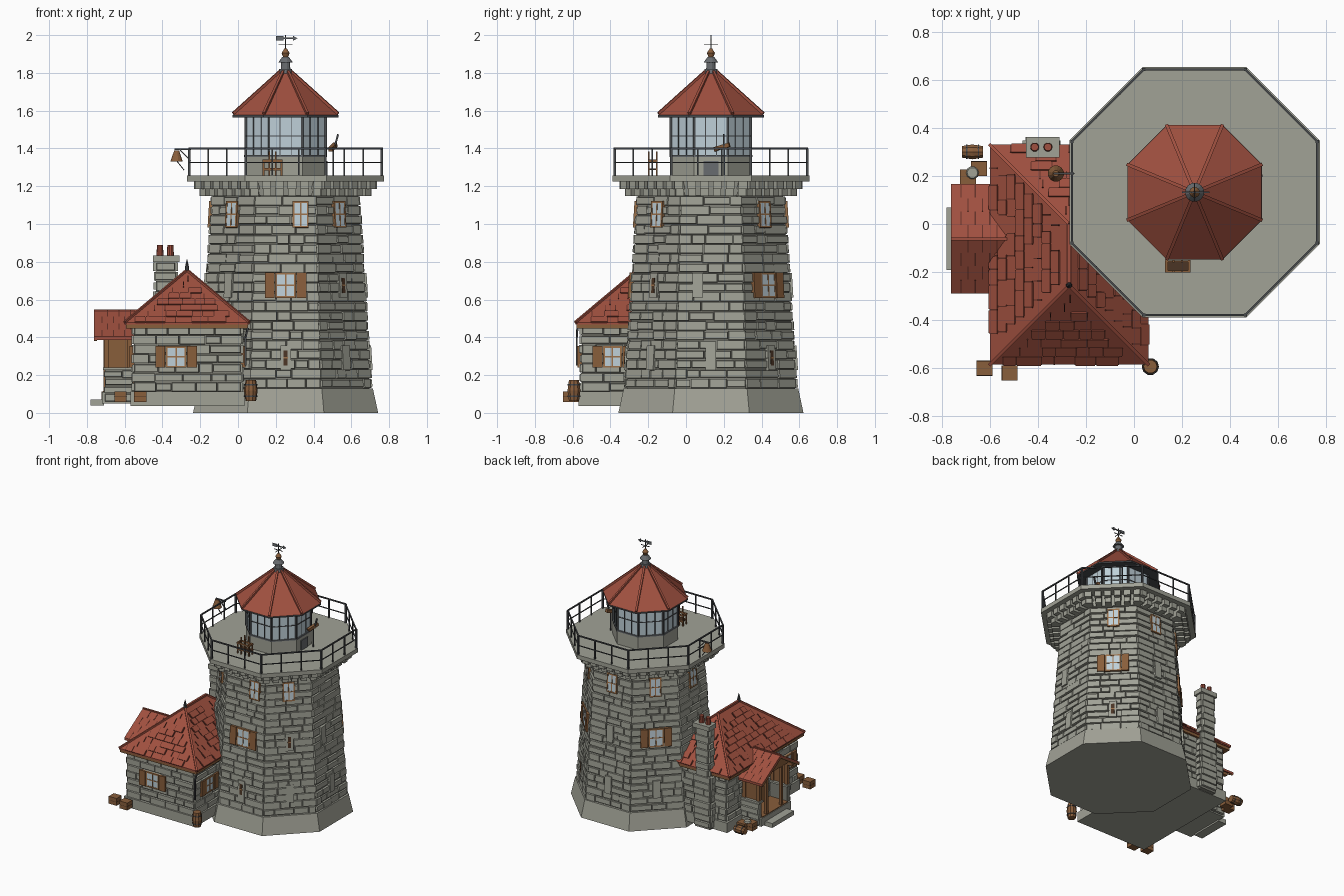
import bpy, bmesh, math, random
from mathutils import Matrix, Vector

if "Cube" in bpy.data.objects:
    bpy.data.objects.remove(bpy.data.objects["Cube"])
random.seed(4)
T, R = Matrix.Translation, math.radians
I = Matrix.Identity(4)
COL = {'stone': (.355, .36, .305), 'mortar': (.215, .215, .182), 'roof_red': (.35, .08, .05),
       'roof_dark': (.12, .03, .02), 'wood': (.25, .112, .044), 'dark_wood': (.07, .035, .018),
       'frame_tan': (.33, .165, .07), 'glass': (.52, .63, .69), 'iron': (.065, .069, .075),
       'vent_grey': (.14, .15, .16)}
MATS = {}
for n, c in COL.items():
    MATS[n] = bpy.data.materials.new(n)
    MATS[n].diffuse_color = (*c, 1)
PARTS = {}


def part(name, mat):
    return PARTS.setdefault((name, mat), bmesh.new())


def box(name, mat, c, s, M=I, taper=0):
    """Box; taper shrinks its outer (local -y) face."""
    bm = part(name, mat)
    for v in bmesh.ops.create_cube(bm, size=1)['verts']:
        p = Vector(v.co[i] * s[i] for i in range(3))
        if p.y < 0:
            p.x -= math.copysign(taper, p.x)
            p.z -= math.copysign(taper, p.z)
        v.co = M @ (p + Vector(c))


def bar(name, mat, p, q, w):
    p, q = Vector(p), Vector(q)
    M = T((p + q) / 2) @ (q - p).to_track_quat('Z', 'Y').to_matrix().to_4x4()
    box(name, mat, (0, 0, 0), (w, w, (q - p).length), M)


def cone(name, mat, xy, r1, r2, z0, z1, n=8, M=I):
    rot = Matrix.Rotation(math.pi / n, 4, 'Z')
    bmesh.ops.create_cone(part(name, mat), cap_ends=True, segments=n, radius1=r1, radius2=r2,
                          depth=z1 - z0, matrix=M @ T((xy[0], xy[1], (z0 + z1) / 2)) @ rot)


def hull(name, mat, pts):
    bm = part(name, mat)
    bmesh.ops.convex_hull(bm, input=[bm.verts.new(p) for p in pts])


def wall(c, ang, ap, tilt=0):
    """Frame of a wall: local x along it, z up, -y outward."""
    return T(c) @ Matrix.Rotation(R(ang), 4, 'Z') @ T((0, -ap, 0)) @ Matrix.Rotation(-tilt, 4, 'X')


def stones(name, M, w0, w1, h, rows):
    rh = h / rows
    for r in range(rows):
        w = w0 + (w1 - w0) * (r + .5) / rows
        e = .006 if r % 2 else 0
        x, end = -w / 2 - e, w / 2 + e
        while x < end - .01:
            l = random.uniform(.06, .16)
            if end - x - l < .05:
                l = end - x
            d = random.uniform(.008, .016)
            box(name, 'stone', (x + l / 2, -d / 2, (r + .5) * rh),
                (l - .003, d, rh - random.choice((.002, .003, .012))), M, .002)
            x += l


def window(name, M, x, z, w, h, shutters=0):
    box(name + '_glass', 'glass', (x, -.0155, z), (w, .009, h), M)
    for s in (-1, 1):
        box(name + '_frame', 'frame_tan', (x + s * w / 2, -.012, z), (.01, .02, h + .01), M)
        box(name + '_frame', 'frame_tan', (x, -.012, z + s * h / 2), (w + .01, .02, .01), M)
        if shutters:
            box(name + '_shutters', 'wood', (x + s * (w / 2 + .034), -.013, z), (.052, .024, h + .01), M)
    box(name + '_frame', 'frame_tan', (x, -.0135, z), (.007, .017, h), M)
    box(name + '_frame', 'frame_tan', (x, -.0135, z), (w, .017, .007), M)


def slit(M, x, z, opening):
    box('slit_surround', 'stone', (x, -.011, z), (.055, .022, .13), M)
    if opening:
        box('slit_opening', 'dark_wood', (x, -.02, z), (.022, .007, .08), M)
        box('slit_bar', 'frame_tan', (x, -.022, z), (.024, .007, .008), M)


# Tower: plinth, tapered octagonal body, stone courses, windows
C = (.252, .132)
K, T8 = 1 / math.cos(R(22.5)), math.tan(R(22.5))
tilt = math.atan(.065 / 1.03)


def ring(ap, z):
    return [Vector((C[0] + ap * K * math.sin(R(a + 22.5)), C[1] - ap * K * math.cos(R(a + 22.5)), z))
            for a in range(0, 360, 45)]


cone('tower_plinth', 'stone', C, .49 * K, .462 * K, 0, .13)
cone('tower_body', 'mortar', C, .445 * K, .38 * K, .13, 1.16)
for a in range(0, 360, 45):
    M = wall((*C, .13), a, .445, tilt)
    stones('tower_stones', M, 2 * .447 * T8, 2 * .384 * T8, 1.02, 20)
    if a != 90:
        window('upper_window', M, .08 if a == 0 else 0, .922, .075, .132)
    if a in (0, 135, 225):
        window('middle_window', M, 0, .545, .1, .125, 1)
    else:
        slit(M, -.07 if a == 90 else 0, .545, a == 45)
    if a < 230:
        slit(M, 0, .16, a in (0, 135))
    # Gallery corbels
    G = wall((*C, 0), a, .38)
    for i in range(6):
        x = (i - 2.5) * .068
        box('gallery_corbels', 'stone', (x, -.05, 1.205), (.046, .11, .042), G)
        box('gallery_corbels', 'stone', (x * .97, -.035, 1.167), (.042, .08, .036), G)
cone('gallery_cornice', 'stone', C, .4 * K, .42 * K, 1.15, 1.226)
cone('gallery_deck', 'stone', C, .521 * K, .521 * K, 1.225, 1.257)

# Railing
lo, mid, hi = ring(.51, 1.255), ring(.51, 1.325), ring(.51, 1.4)
for i in range(8):
    j = (i + 1) % 8
    bar('gallery_railing', 'iron', hi[i], hi[j], .009)
    bar('gallery_railing', 'iron', mid[i], mid[j], .006)
    for t in (0, 1 / 3, 2 / 3):
        bar('gallery_railing', 'iron', lo[i].lerp(lo[j], t), hi[i].lerp(hi[j], t), .008 if t else .013)

# Lantern room with glazing bars and roof
cone('lantern_wall', 'stone', C, .216 * K, .216 * K, 1.255, 1.355)
cone('lantern_sill', 'vent_grey', C, .22 * K, .22 * K, 1.355, 1.365)
cone('lantern_glass', 'glass', C, .211 * K, .211 * K, 1.365, 1.565)
g0, g1, g2 = ring(.212, 1.365), ring(.212, 1.465), ring(.212, 1.565)
e0, e1 = ring(.278, 1.585), ring(.03, 1.808)
for i in range(8):
    j = (i + 1) % 8
    bar('glazing_bars', 'iron', g1[i], g1[j], .006)
    for t in (0, .33, .67):
        bar('glazing_bars', 'iron', g0[i].lerp(g0[j], t), g2[i].lerp(g2[j], t), .005 if t else .013)
    bar('lantern_roof_ribs', 'roof_red', e0[i], e1[i], .014)
cone('lantern_eave', 'iron', C, .28 * K, .28 * K, 1.565, 1.576)
cone('lantern_roof', 'roof_red', C, .28 * K, .03 * K, 1.575, 1.805)
box('lantern_door', 'vent_grey', (0, -.002, 1.295), (.08, .012, .075), wall((*C, 0), 90, .215))
for r1, r2, z0, z1, m in ((.04, .035, 1.795, 1.82, 'vent_grey'), (.026, .024, 1.82, 1.855, 'vent_grey'),
                          (.04, .018, 1.855, 1.885, 'vent_grey'), (.014, .022, 1.885, 1.905, 'wood'),
                          (.022, .006, 1.905, 1.93, 'wood'), (.003, .003, 1.93, 2.0, 'iron')):
    cone('roof_vent', m, C, r1, r2, z0, z1, 12)
# Weather vane
bar('weather_vane', 'vent_grey', (.21, .132, 1.983), (.3, .132, 1.983), .007)
box('weather_vane', 'vent_grey', (.22, .132, 1.983), (.04, .005, .022))
hull('weather_vane', 'vent_grey', [(.29, y, 1.983 + d) for y in (.129, .135) for d in (-.014, .014)]
     + [(.315, y, 1.983) for y in (.129, .135)])
bar('weather_vane', 'iron', (.215, .132, 1.952), (.289, .132, 1.952), .004)
bar('weather_vane', 'iron', (.252, .095, 1.952), (.252, .169, 1.952), .004)

# Gallery bell, telescope and open wooden frame
bar('bell_bracket', 'iron', (-.25, .21, 1.395), (-.335, .21, 1.395), .009)
bar('bell_bracket', 'iron', (-.25, .21, 1.335), (-.31, .21, 1.395), .006)
cone('bell', 'wood', (-.325, .21), .034, .013, 1.33, 1.39, 12)
bar('bell_rope', 'iron', (-.325, .21, 1.335), (-.285, .21, 1.285), .005)
bar('telescope_stand', 'iron', (.505, .19, 1.255), (.505, .19, 1.395), .009)
bar('telescope', 'wood', (.49, .15, 1.395), (.515, .23, 1.42), .022)
bar('telescope', 'iron', (.508, .2, 1.395), (.53, .2, 1.475), .01)
for x in (.135, .165, .2, .23):
    for y in (-.155, -.197):
        bar('bench_frame', 'wood', (x, y, 1.255), (x, y, 1.385 if .15 < x < .21 else 1.34), .009)
for y in (-.155, -.197):
    for z in (1.29, 1.335):
        box('bench_frame', 'wood', (.183, y, z), (.105, .008, .012))
for x in (.135, .23):
    box('bench_frame', 'wood', (x, -.176, 1.335), (.012, .05, .012))
box('bench_frame', 'dark_wood', (.183, -.176, 1.29), (.09, .036, .01))

# Cottage walls
X0, X1, Y0, Y1 = -.55, .015, -.55, .295
cx, cy = (X0 + X1) / 2, (Y0 + Y1) / 2
hw, hl = (X1 - X0) / 2, (Y1 - Y0) / 2
box('cottage_foundation', 'stone', (cx, cy, .075), (2 * hw + .04, 2 * hl + .04, .075))
box('cottage_body', 'mortar', (cx, cy, .28), (2 * hw, 2 * hl, .37))
for a, ap, w in ((0, hl, hw), (90, hw, hl), (180, hl, hw), (270, hw, hl)):
    W = wall((cx, cy, .112), a, ap)
    stones('cottage_stones', W, 2 * w, 2 * w, .35, 7)
    if a == 0:
        window('cottage_window', W, -.06, .185, .1, .105, 1)
    if a == 90:
        window('cottage_window', W, -.39 - cy, .185, .09, .105, 1)
    if a == 270:
        window('cottage_window', W, cy + .42, .185, .09, .105, 1)
        box('cottage_door', 'wood', (cy + .06, -.013, .12), (.13, .024, .24), W)
        box('cottage_door', 'dark_wood', (cy + .06, -.02, .12), (.006, .014, .23), W)

# Hipped cottage roof with slits between tiles
RX, RY, HX, HY, Z0, H, N = -.27, -.1275, .33, .4575, .475, .28, 9
box('cottage_eave', 'wood', (RX, RY, .46), (2 * HX - .012, 2 * HY - .012, .024))
hull('cottage_roof', 'roof_red', [(RX + sx * HX, RY + sy * HY, z) for sx in (-1, 1) for sy in (-1, 1)
     for z in (Z0 - .006, Z0 + .004)] + [(RX, RY + sy * (HY - HX), Z0 + H) for sy in (-1, 1)])
slope, L = math.atan2(HX, H), math.hypot(HX, H)
for a, ap, w in ((0, HY, HX), (90, HX, HY), (180, HY, HX), (270, HX, HY)):
    S = wall((RX, RY, Z0), a, ap, slope)
    for i in range(N - 1):
        half = w - HX * (i + .5) / N - .03
        x = -half + random.uniform(0, .05)
        while x < half:
            box('roof_tile_slits', 'roof_dark', (x, -.002, (i + .5) * L / N), (.005, .008, L / N * .85), S)
            l = random.uniform(.05, .11)
            if x + l < half and random.random() < .55:
                box('raised_tiles', 'roof_red', (x + l / 2, -.003, (i + .5) * L / N), (l - .005, .012, L / N * .95), S)
            x += l
for sy in (-1, 1):
    ridge = (RX, RY + sy * (HY - HX), Z0 + H)
    for sx in (-1, 1):
        bar('roof_hip_ridges', 'roof_red', (RX + sx * HX, RY + sy * HY, Z0 + .004), ridge, .014)
bar('roof_hip_ridges', 'roof_red', (RX, RY - HY + HX, Z0 + H), (RX, RY + HY - HX, Z0 + H), .016)
cone('roof_finial', 'iron', (RX, -.255), .013, .011, .75, .775)
cone('roof_finial', 'iron', (RX, -.255), .011, .001, .775, .815)

# Chimney with two pots
box('chimney_base', 'mortar', (-.383, .315, .24), (.13, .064, .4))
box('chimney_shaft', 'stone', (-.383, .318, .5), (.102, .05, .62))
for a, ap, w in ((180, .025, .1), (90, .051, .05), (270, .051, .05), (0, .025, .1)):
    stones('chimney_stones', wall((-.383, .318, .44), a, ap), w, w, .36, 7)
for a, ap, w in ((180, .035, .13), (90, .065, .065), (270, .065, .065)):
    stones('chimney_stones', wall((-.383, .312, .05), a, ap), w, w, .39, 8)
box('chimney_cap', 'stone', (-.38, .32, .817), (.14, .085, .034))
for x in (-.413, -.358):
    cone('chimney_pots', 'roof_red', (x, .32), .019, .016, .83, .888, 10)

# Porch on the left side
PY, PW = -.062, .228
box('porch_floor', 'stone', (-.635, PY, .08), (.17, .36, .06))
box('porch_floor_boards', 'wood', (-.635, PY, .112), (.16, .31, .008))
box('porch_step', 'stone', (-.745, PY, .055), (.07, .26, .034))
for s in (-1, 1):
    y = PY + s * .17
    box('porch_parapet', 'mortar', (-.63, y, .145), (.15, .03, .17))
    stones('porch_stones', wall((-.63, PY, .06), 0 if s < 0 else 180, .185), .15, .15, .165, 4)
    box('porch_parapet_cap', 'stone', (-.633, y, .233), (.165, .05, .014))
    box('porch_side_panel', 'wood', (-.63, y, .32), (.13, .01, .17))
    for x in (-.695, -.575):
        bar('porch_posts', 'wood', (x, y, .23), (x, y, .41), .026)
    bar('porch_beams', 'wood', (-.745, y, .405), (-.55, y, .405), .026)
    bar('porch_posts', 'wood', (-.7, PY + s * .09, .1), (-.7, PY + s * .09, .41), .022)
    # Gable roof slope in courses
    hull('porch_roof', 'roof_red', [(x, PY + s * PW * f, .54 - .14 * f + d) for x in (-.762, -.47)
         for f in (0, 1) for d in (-.014, .004)])
    for i in range(4):
        f0, f1 = 1 - i / 4, 1 - (i + 1) / 4
        for x in (-.72, -.66, -.6):
            xx = x + (i % 2) * .03
            bar('porch_tile_slits', 'roof_dark', (xx, PY + s * PW * f0 * .98, .404 + .14 * i / 4),
                (xx, PY + s * PW * f1, .542 - .14 * f1), .005)
    bar('porch_bargeboards', 'wood', (-.754, PY + s * PW * .98, .388), (-.754, PY, .526), .016)
hull('porch_gable', 'wood', [(x, PY + d, z) for x in (-.71, -.69) for d, z in ((-.19, .41), (.19, .41), (0, .525))])
bar('porch_ridge', 'roof_red', (-.762, PY, .541), (-.5, PY, .541), .013)


# Crates and barrels
def barrel(xy, z, M=I):
    for r1, r2, a, b in ((.028, .036, 0, .055), (.036, .028, .055, .11)):
        cone('barrel', 'wood', xy, r1, r2, z + a, z + b, 10, M)
    for h in (.022, .083):
        cone('barrel_hoops', 'iron', xy, .035, .035, z + h, z + h + .006, 10, M)


barrel((.068, -.593), .063)
barrel((0, 0), -.055, T((-.672, .3, .085)) @ Matrix.Rotation(R(90), 4, 'Y') @ Matrix.Diagonal((.9, .9, .8, 1)))
for x, y in ((-.622, -.6), (-.517, -.62), (-.69, .195), (-.645, .23)):
    box('crates', 'wood', (x, y, .085), (.066, .062, .056))
    box('crate_slats', 'dark_wood', (x, y, .085), (.0665, .0625, .003))
cone('rope_coil', 'stone', (-.672, .213), .028, .022, .11, .122, 10)
# Corner downpipe
bar('downpipe', 'iron', (.04, -.578, .25), (.04, -.578, .4), .009)
bar('downpipe', 'iron', (.04, -.578, .4), (.052, -.575, .45), .009)

for (name, mat), bm in PARTS.items():
    bmesh.ops.recalc_face_normals(bm, faces=bm.faces)
    me = bpy.data.meshes.new(name)
    bm.to_mesh(me)
    bm.free()
    me.materials.append(MATS[mat])
    bpy.context.collection.objects.link(bpy.data.objects.new(name, me))

for m in bpy.data.materials:
    if m.users and not m.is_grease_pencil:
        m.use_nodes = True
        m.node_tree.nodes["Principled BSDF"].inputs["Base Color"].default_value = m.diffuse_color
